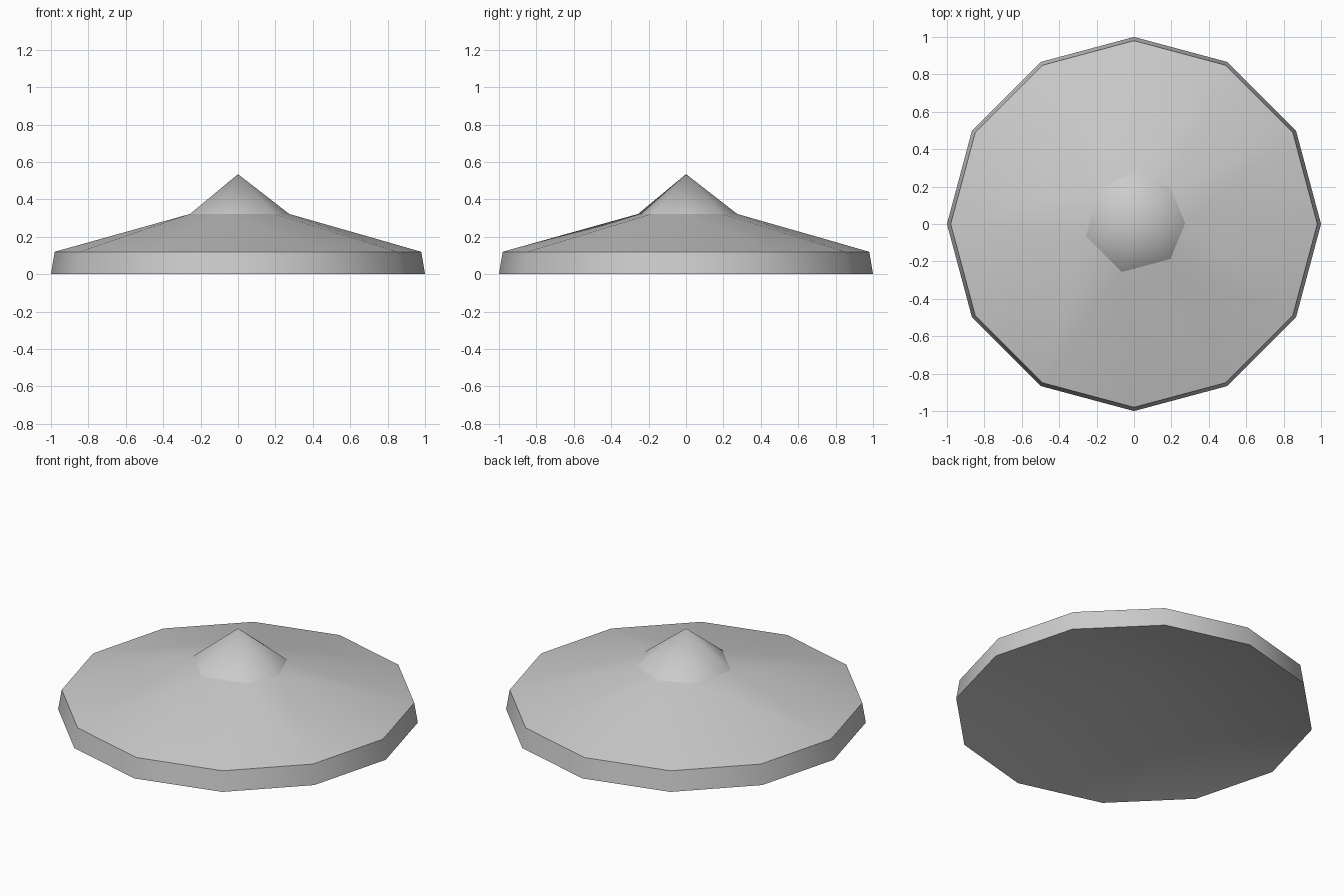
import bpy
import bmesh
from math import cos, sin, radians

cube = bpy.data.objects.get("Cube")
if cube:
    bpy.data.objects.remove(cube, do_unlink=True)

grey = bpy.data.materials.new("plain_grey")
grey.use_nodes = True
colour = (0.6, 0.6, 0.6, 1)
grey.diffuse_color = colour
grey.node_tree.nodes["Principled BSDF"].inputs["Base Color"].default_value = colour

bm = bmesh.new()


def ring(angles, radius, z, shift=0):
    return [bm.verts.new((radius * cos(radians(a)) + shift,
                          radius * sin(radians(a)) + shift, z))
            for a in angles]


def fan(verts, tip):
    for i, v in enumerate(verts):
        bm.faces.new((v, verts[(i + 1) % len(verts)], tip))


def bridge(low, low_angles, high, high_angles):
    """Join two rings of unequal count, stepping along whichever is behind."""
    la, ha = low_angles + [360], high_angles + [360]
    i = j = 0
    while i < len(low) or j < len(high):
        a, b = low[i % len(low)], high[j % len(high)]
        if j < len(high) and (i == len(low) or ha[j + 1] <= la[i + 1]):
            j += 1
            bm.faces.new((a, high[j % len(high)], b))
        else:
            i += 1
            bm.faces.new((a, low[i % len(low)], b))


# Rim, sloping brim and pointed cap
rim_angles = list(range(0, 360, 30))
cap_angles = [0, 45, 90, 135, 195, 255, 315]
bottom = ring(rim_angles, 1, 0)
top = ring(rim_angles, 0.98, 0.12)
cap = ring(cap_angles, 0.27, 0.322, 0.004)
for i in range(len(bottom)):
    k = (i + 1) % len(bottom)
    bm.faces.new((bottom[i], bottom[k], top[k], top[i]))
bridge(top, rim_angles, cap, cap_angles)
fan(cap, bm.verts.new((0, 0, 0.535)))

# Hollow conical underside
fan(bottom, bm.verts.new((0, 0, 0.235)))

bmesh.ops.recalc_face_normals(bm, faces=bm.faces[:])
for f in bm.faces:
    f.smooth = True

# Smooth within each band, crisp between bands
for loop in (bottom, top, cap):
    for i, v in enumerate(loop):
        edge = bm.edges.get((v, loop[(i + 1) % len(loop)]))
        edge.smooth = False

mesh = bpy.data.meshes.new("pointed_disc")
bm.to_mesh(mesh)
bm.free()
mesh.materials.append(grey)
disc = bpy.data.objects.new("pointed_disc", mesh)
bpy.context.collection.objects.link(disc)
